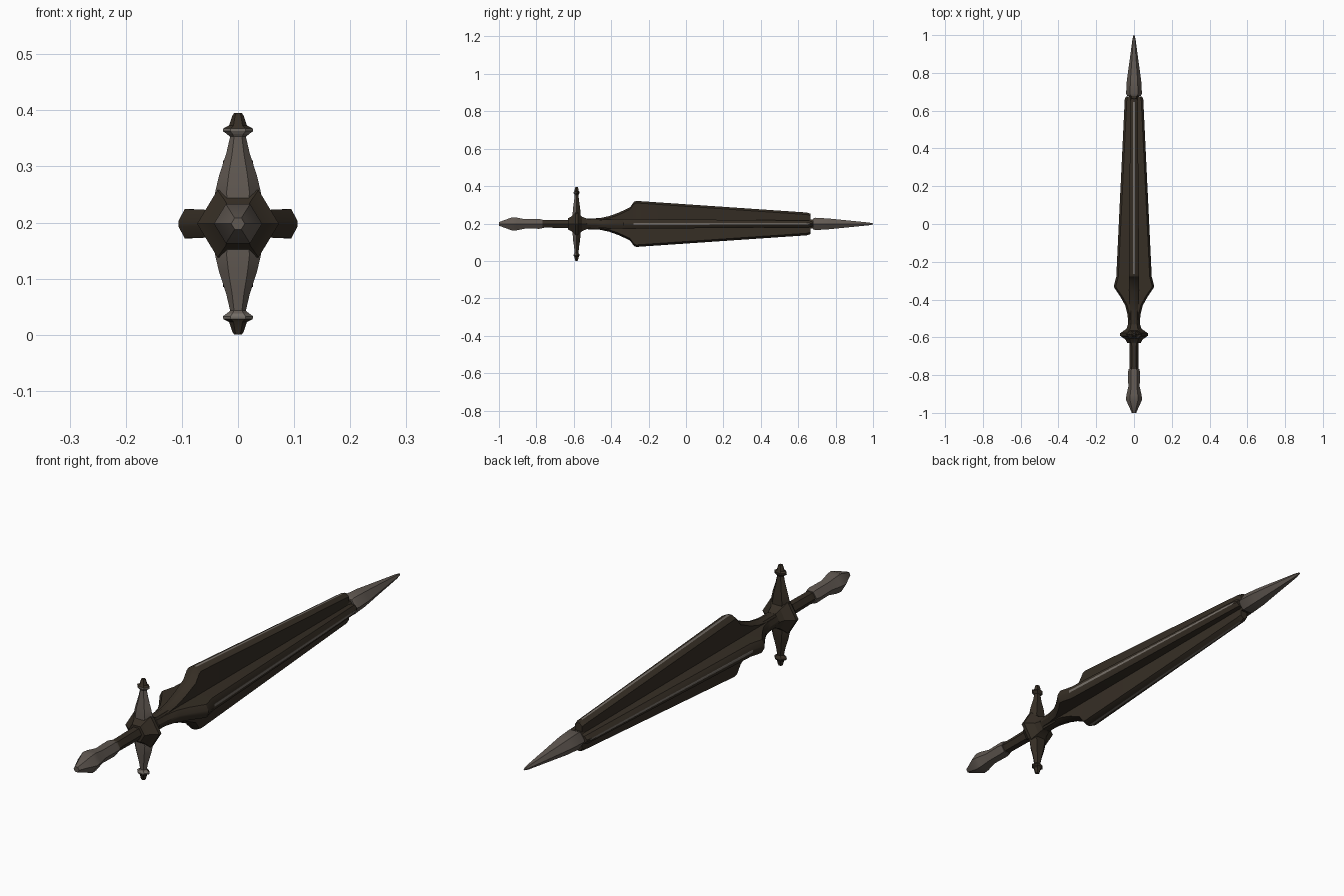
import bpy, bmesh, math
from mathutils import Vector, Matrix

cube = bpy.data.objects.get("Cube")
if cube:
    bpy.data.objects.remove(cube)

CENTRE = Vector((0, 0, 0.198))


def material(name, rgb):
    m = bpy.data.materials.new(name)
    m.use_nodes = True
    m.diffuse_color = (*rgb, 1)
    m.node_tree.nodes["Principled BSDF"].inputs["Base Color"].default_value = (*rgb, 1)
    return m


DARK = material("dark bronze", (0.036, 0.027, 0.018))
GREY = material("worn grey metal", (0.12, 0.1, 0.085))
EDGE = material("polished edge", (0.17, 0.15, 0.13))


def hexagon(half_width, half_height):
    """Hexagon with corners on the width axis."""
    h = half_height / math.cos(math.pi / 6)
    return [(half_width * math.cos(k * math.pi / 3), h * math.sin(k * math.pi / 3))
            for k in range(6)]


def loft(name, stations, mats, turn=Matrix(), rule=None, angle=30):
    """Skin sections placed along local y; stations are (y, section points)."""
    bm = bmesh.new()
    rings = [[bm.verts.new(CENTRE + turn @ Vector((a, y, b))) for a, b in pts]
             for y, pts in stations]
    n = len(rings[0])
    for r, s in zip(rings, rings[1:]):
        for k in range(n):
            bm.faces.new((r[k], r[(k + 1) % n], s[(k + 1) % n], s[k]))
    bm.faces.new(rings[0])
    bm.faces.new(rings[-1])
    bmesh.ops.recalc_face_normals(bm, faces=bm.faces)
    if rule:
        for f in bm.faces:
            f.material_index = rule(f)
    me = bpy.data.meshes.new(name)
    bm.to_mesh(me)
    bm.free()
    ob = bpy.data.objects.new(name, me)
    bpy.context.collection.objects.link(ob)
    for m in mats:
        me.materials.append(m)
    bpy.ops.object.select_all(action="DESELECT")
    ob.select_set(True)
    bpy.context.view_layer.objects.active = ob
    bpy.ops.object.shade_smooth_by_angle(angle=math.radians(angle))
    return ob


def hex_part(name, profile, mat):
    return loft(name, [(y, hexagon(w, h)) for y, w, h in profile], [mat])


# Hilt, from pommel to collar
hex_part("pommel", [(-1, .012, .01), (-.985, .018, .015), (-.93, .043, .035),
                    (-.905, .04, .034), (-.86, .03, .025), (-.785, .032, .026),
                    (-.768, .028, .023)], GREY)
hex_part("grip", [(-.775, .02, .018), (-.765, .025, .021), (-.75, .023, .02),
                  (-.62, .024, .022)], DARK)
hex_part("collar", [(-.63, .036, .03), (-.612, .045, .04), (-.592, .073, .06),
                    (-.578, .073, .06), (-.555, .04, .038), (-.53, .032, .028)], DARK)

# Guard arms, one up and one down, worn on the side facing the pommel
ARM = [(.03, .035, .022), (.055, .041, .021), (.085, .034, .019), (.125, .021, .013),
       (.155, .014, .01), (.16, .02, .013), (.165, .027, .016), (.17, .026, .016),
       (.175, .016, .012), (.193, .01, .008), (.197, .007, .006)]


def arm_colour(f):
    out = abs(f.calc_center_median().z - CENTRE.z)
    if .16 < out < .171:
        return 2 if f.normal.y < -.3 else 0
    return 1 if f.normal.y < -.3 and out < .16 else 0


for label, side in (("upper", 1), ("lower", -1)):
    turn = Matrix.Translation((0, -.585, 0)) @ Matrix.Rotation(side * math.pi / 2, 4, "X")
    loft(label + "_guard_arm", [(r, hexagon(w, h)) for r, w, h in ARM],
         [DARK, GREY, EDGE], turn, arm_colour)

# Blade core running the whole length inside the fins
hex_part("blade_core", [(-.55, .031, .027), (-.45, .031, .027), (-.3, .034, .03),
                        (.6, .028, .025), (.695, .026, .023)], DARK)

# Four fins with bevelled outer edges: (y, reach, half thickness)
SIDE_FIN = [(-.54, .03, .02), (-.48, .034, .021), (-.43, .047, .023), (-.385, .072, .025),
            (-.335, .106, .026), (-.325, .106, .026), (-.28, .094, .026),
            (.66, .049, .018), (.675, .043, .014)]
TALL_FIN = [(-.54, .028, .02), (-.46, .031, .021), (-.41, .042, .023), (-.36, .06, .025),
            (-.3, .088, .027), (-.278, .118, .027), (-.265, .123, .027),
            (.645, .061, .02), (.665, .055, .016)]


def fin_section(reach, t):
    bevel = min(.011, reach * .3)
    crest = t * .2
    return [(0, -t * .85), (reach - bevel, -t), (reach, -crest),
            (reach, crest), (reach - bevel, t), (0, t * .85)]


for name, k, profile in (("left_fin", 0, SIDE_FIN), ("lower_fin", 1, TALL_FIN),
                         ("right_fin", 2, SIDE_FIN), ("upper_fin", 3, TALL_FIN)):
    turn = Matrix.Rotation(k * math.pi / 2, 4, "Y")
    outward = turn @ Vector((1, 0, 0))
    loft(name, [(y, fin_section(r, t)) for y, r, t in profile], [DARK, EDGE], turn,
         lambda f: int(f.normal.dot(outward) > .97 and f.calc_center_median().y > -.27))

# Spike at the point
hex_part("tip", [(.678, .036, .028), (.69, .042, .033), (.76, .038, .029),
                 (.86, .024, .019), (.98, .008, .007), (1, .003, .003)], GREY)
